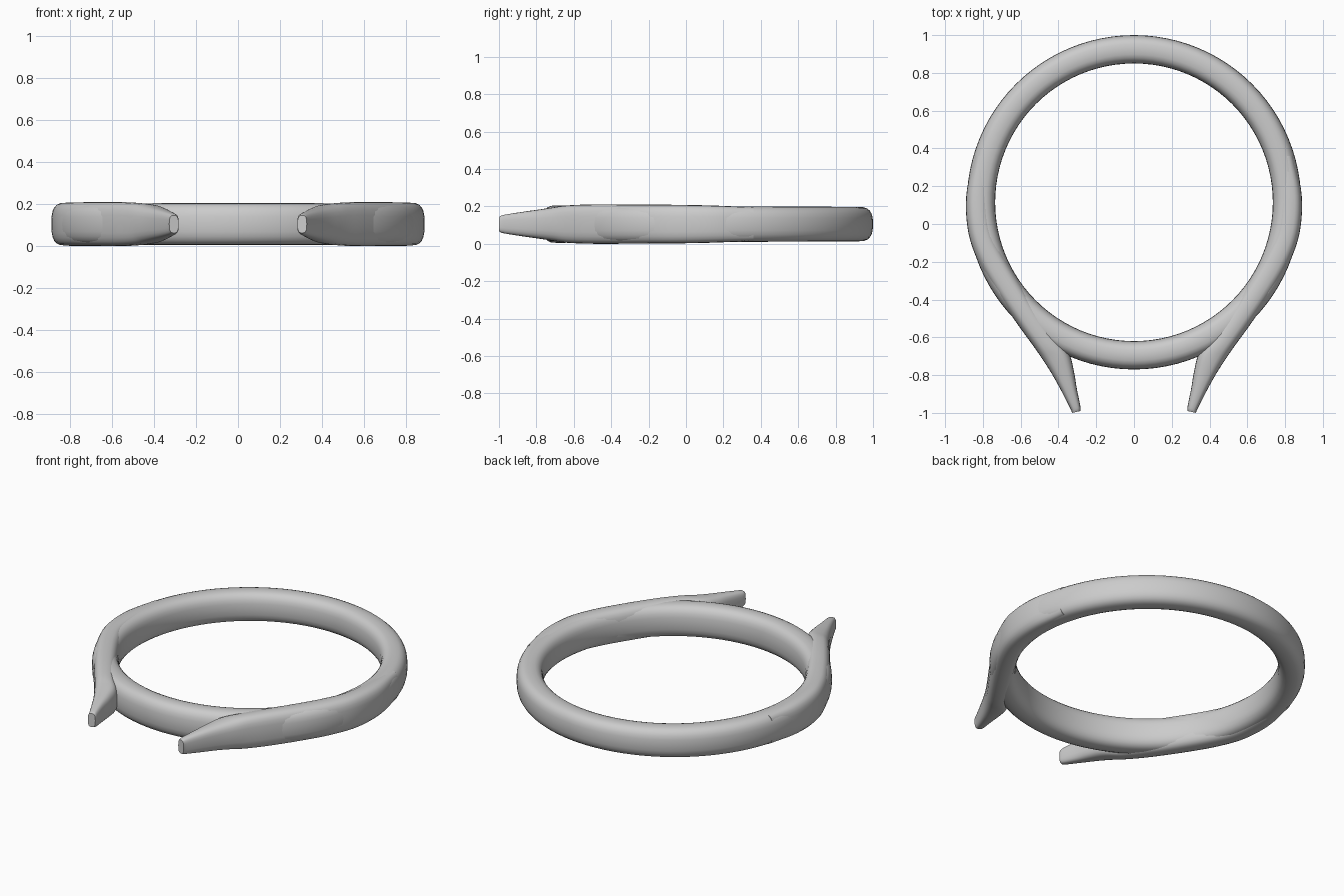
import bpy, bmesh
from math import sin, cos, tau, copysign
from mathutils import Vector

if "Cube" in bpy.data.objects:
    bpy.data.objects.remove(bpy.data.objects["Cube"])

ZC = 0.105   # mid height of the whole model
SIDES = 24   # points around each cross-section


def section(inner, outer, half_h, power):
    """Rounded-box section standing upright between two plan points."""
    mid, half = (inner + outer) / 2, (outer - inner) / 2
    pts = []
    for i in range(SIDES):
        a = tau * i / SIDES
        u = copysign(abs(cos(a)) ** (2 / power), cos(a))
        v = copysign(abs(sin(a)) ** (2 / power), sin(a))
        p = mid + half * u
        pts.append((p.x, p.y, ZC + half_h * v))
    return pts


def loft(name, sections, closed):
    bm = bmesh.new()
    loops = [[bm.verts.new(p) for p in s] for s in sections]
    pairs = list(zip(loops, loops[1:]))
    if closed:
        pairs.append((loops[-1], loops[0]))
    for a, b in pairs:
        for i in range(SIDES):
            j = (i + 1) % SIDES
            bm.faces.new((a[i], a[j], b[j], b[i]))
    if not closed:
        bm.faces.new(loops[0])
        bm.faces.new(loops[-1])
    bmesh.ops.recalc_face_normals(bm, faces=bm.faces[:])
    mesh = bpy.data.meshes.new(name)
    bm.to_mesh(mesh)
    bm.free()
    ob = bpy.data.objects.new(name, mesh)
    bpy.context.collection.objects.link(ob)
    bpy.ops.object.select_all(action='DESELECT')
    ob.select_set(True)
    bpy.context.view_layer.objects.active = ob
    bpy.ops.object.shade_smooth_by_angle(angle=0.7)
    return ob


def smooth_path(rows, steps=5):
    """Catmull-Rom through rows of numbers."""
    rows = [Vector(r) for r in rows]
    rows = [2 * rows[0] - rows[1]] + rows + [2 * rows[-1] - rows[-2]]
    out = []
    for k in range(1, len(rows) - 2):
        a, b, c, d = rows[k - 1:k + 3]
        for s in range(steps):
            t = s / steps
            out.append(0.5 * (2 * b + (c - a) * t + (2 * a - 5 * b + 4 * c - d) * t * t
                              + (3 * b - a - 3 * c + d) * t ** 3))
    out.append(rows[-2])
    return out


# Ring band, slightly taller towards the front
ring = []
for i in range(96):
    a = tau * i / 96
    d, c = Vector((cos(a), sin(a))), Vector((0, 0.115))
    ring.append(section(c + d * 0.735, c + d * 0.885, 0.096 - 0.004 * sin(a), 2.7))
loft("ring_band", ring, True)

# Prong leaving the ring side: inner x, y, outer x, y, then half height
plan = [(0.755, 0.36), (0.76, 0.15), (0.745, -0.03), (0.69, -0.16), (0.61, -0.30),
        (0.50, -0.47), (0.40, -0.615), (0.342, -0.69), (0.318, -0.78), (0.303, -0.87),
        (0.284, -0.965), (0.284, -0.99)]
edge = [(0.846, 0.36), (0.888, 0.15), (0.876, -0.05), (0.815, -0.22), (0.72, -0.38),
        (0.61, -0.54), (0.53, -0.65), (0.482, -0.72), (0.437, -0.79), (0.392, -0.87),
        (0.338, -0.975), (0.328, -1.0)]
heights = [0.09, 0.099, 0.103, 0.104, 0.105, 0.105, 0.10, 0.09, 0.078, 0.066, 0.05, 0.042]

rows = [i + o for i, o in zip(plan, edge)]
path = smooth_path(rows)
hs = smooth_path([(h, 0) for h in heights])
for side, label in ((1, "right_prong"), (-1, "left_prong")):
    loft(label, [section(Vector((side * p[0], p[1])), Vector((side * p[2], p[3])), h[0], 3.0)
                 for p, h in zip(path, hs)], False)
